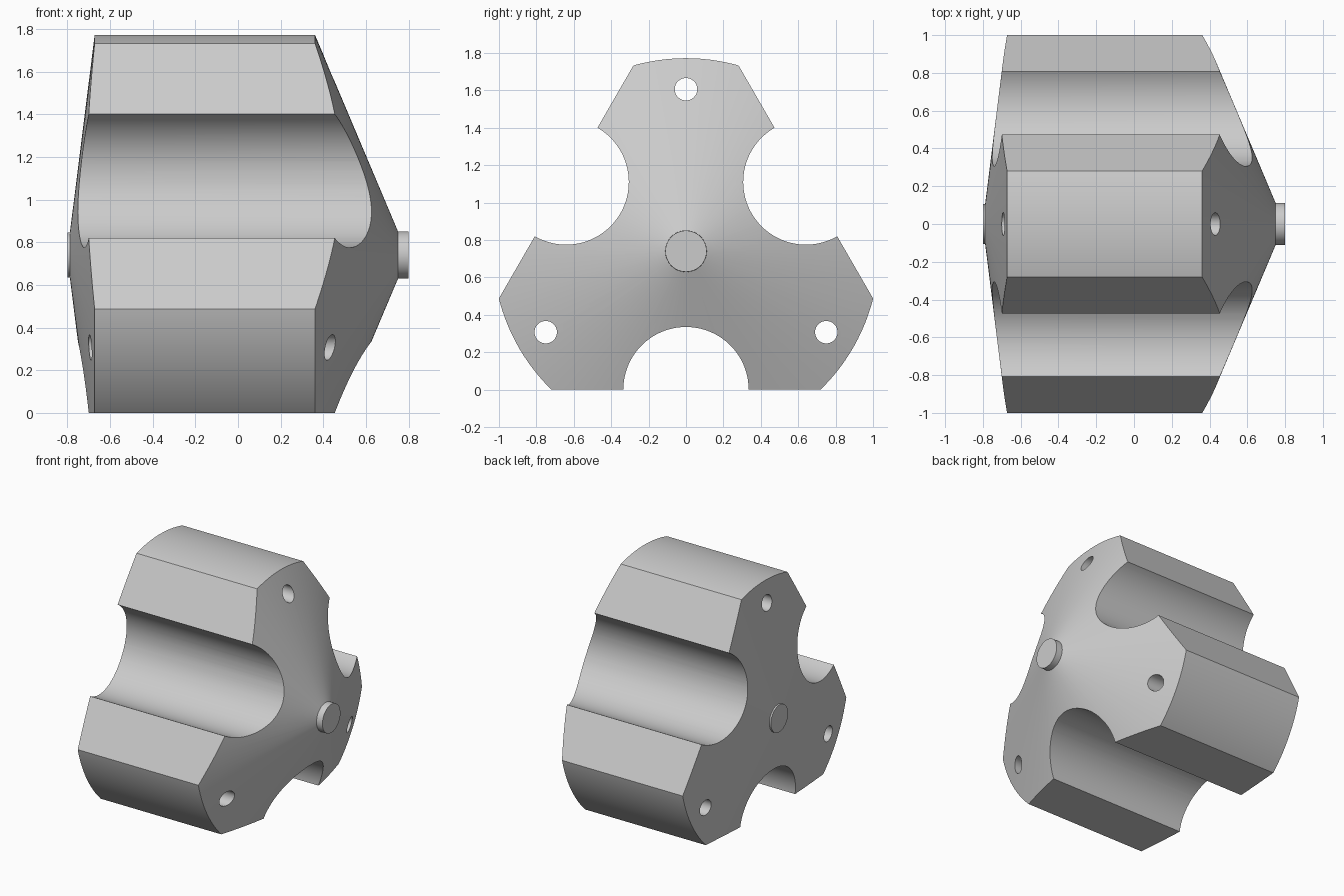
import bpy, bmesh
from math import radians, cos, sin, pi
from mathutils import Matrix

cube = bpy.data.objects.get("Cube")
if cube:
    bpy.data.objects.remove(cube)

CENTRE_Z = 0.74       # height of the axis, also distance from axis to each flat
OUTER = 1.032
FLATS = [-90, 30, 150]
LOBES = [90, 210, 330]

grey = bpy.data.materials.new("light grey")
grey.use_nodes = True
grey.diffuse_color = (0.6, 0.6, 0.6, 1)
grey.node_tree.nodes["Principled BSDF"].inputs["Base Color"].default_value = (0.6, 0.6, 0.6, 1)


def make_object(name, bm):
    bmesh.ops.recalc_face_normals(bm, faces=bm.faces)
    mesh = bpy.data.meshes.new(name)
    bm.to_mesh(mesh)
    bm.free()
    mesh.materials.append(grey)
    obj = bpy.data.objects.new(name, mesh)
    bpy.context.collection.objects.link(obj)
    return obj


def lathe(name, profile, sides, phase, y=0, z=CENTRE_Z):
    """Closed solid turned around an axis along x, from (x, radius) rings."""
    bm = bmesh.new()
    angles = [phase + 2 * pi * i / sides for i in range(sides)]
    rings = [[bm.verts.new((x, y + r * cos(a), z + r * sin(a))) for a in angles]
             for x, r in profile]
    for ring, following in zip(rings, rings[1:]):
        for i in range(sides):
            j = (i + 1) % sides
            bm.faces.new((ring[i], ring[j], following[j], following[i]))
    bm.faces.new(rings[0])
    bm.faces.new(rings[-1])
    return make_object(name, bm)


def rods(name, directions, distance, radius, sides, reach):
    """Three rods along x, set around the main axis, one object each."""
    made = []
    for angle in map(radians, directions):
        made.append(lathe(name, [(-reach, radius), (reach, radius)], sides, 0.013,
                          distance * cos(angle), CENTRE_Z + distance * sin(angle)))
    return made


# Turned body: boss, shallow cone, cylinder, steep cone, boss
body = lathe("lobed_body", [(-0.8, 0.105), (-0.788, 0.106), (-0.672, OUTER),
                            (0.361, OUTER), (0.75, 0.111), (0.8, 0.11)], 144, 0.007)

# Three flats from a triangular prism, then round flutes and lobe holes
flats = lathe("flats_cutter", [(-1.1, 2 * CENTRE_Z), (1.1, 2 * CENTRE_Z)], 3, pi / 2)
cuts = [(flats, 'INTERSECT')]
cuts += [(rod, 'DIFFERENCE') for rod in rods("flute_cutter", FLATS, CENTRE_Z, 0.335, 96, 1.2)]
cuts += [(rod, 'DIFFERENCE') for rod in rods("hole_cutter", LOBES, 0.866, 0.06, 48, 1.3)]

bpy.ops.object.select_all(action='DESELECT')
bpy.context.view_layer.objects.active = body
body.select_set(True)
for cutter, operation in cuts:
    cut = body.modifiers.new(cutter.name, 'BOOLEAN')
    cut.operation = operation
    cut.solver = 'EXACT'
    cut.object = cutter
    bpy.ops.object.modifier_apply(modifier=cut.name)
for cutter, _ in cuts:
    bpy.data.objects.remove(cutter)

bpy.ops.object.shade_smooth_by_angle(angle=radians(15))
